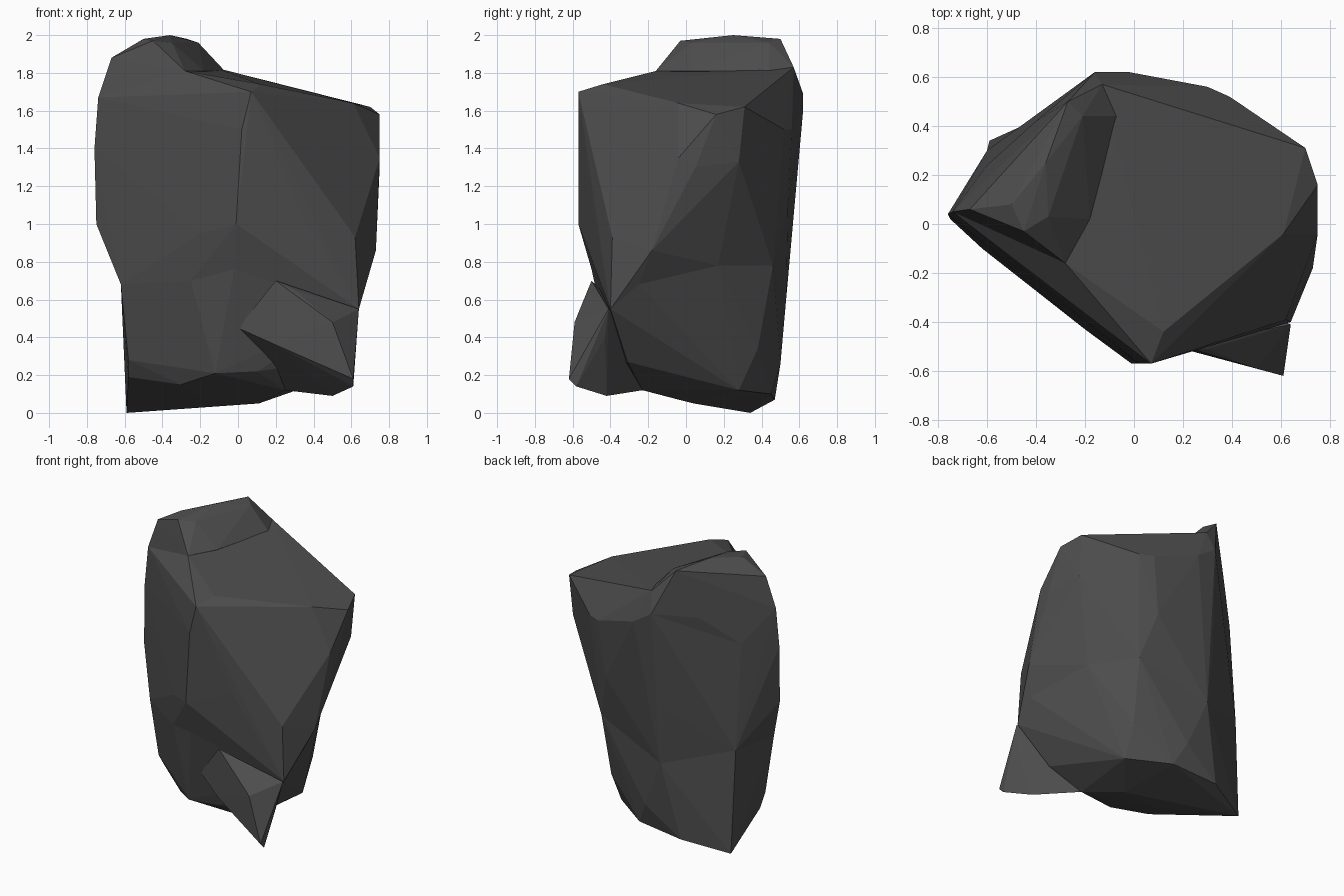
import bpy
import bmesh
from mathutils import Vector

CENTIMETRES = 0.01

default_cube = bpy.data.objects.get("Cube")
if default_cube:
    bpy.data.objects.remove(default_cube, do_unlink=True)


def make_material(name, colour):
    material = bpy.data.materials.new(name)
    material.use_nodes = True
    material.diffuse_color = colour
    shader = next(node for node in material.node_tree.nodes
                  if node.type == "BSDF_PRINCIPLED")
    shader.inputs["Base Color"].default_value = colour
    shader.inputs["Roughness"].default_value = 0.9
    return material


def make_chiselled_stone(name, corners, material):
    """Wrap flat facets around the given corner points (in centimetres)."""
    mesh_builder = bmesh.new()
    for corner in corners:
        mesh_builder.verts.new(Vector(corner) * CENTIMETRES)
    bmesh.ops.convex_hull(mesh_builder, input=list(mesh_builder.verts))

    # Drop the points that ended up inside the stone
    loose = [vert for vert in mesh_builder.verts if not vert.link_faces]
    bmesh.ops.delete(mesh_builder, geom=loose, context="VERTS")
    bmesh.ops.recalc_face_normals(mesh_builder, faces=list(mesh_builder.faces))

    mesh = bpy.data.meshes.new(name)
    mesh_builder.to_mesh(mesh)
    mesh_builder.free()
    mesh.materials.append(material)
    stone = bpy.data.objects.new(name, mesh)
    bpy.context.scene.collection.objects.link(stone)
    return stone


dark_stone = make_material("dark grey stone", (0.075, 0.075, 0.075, 1.0))

# Underside, sloping up from the low back corner
underside = [
    (-59, 34, 0), (-29, 47, 7), (5, 45, 10), (31, 28, 12), (11, 4, 5),
    (-17, 0, 6), (-30, 20, 4), (25, -23, 12), (-58, 0, 19),
]

# Base, tucked in below the main mass
base = [
    (-58, -6, 28), (-30, -21, 15), (-12, -38, 21), (10, -36, 22),
    (-10, -42, 45), (45, -31, 27), (38, 20, 29), (32, 38, 34), (-3, 50, 26),
]

# Waist, shared by the lower and upper masses
waist = [
    (-62, -10, 68), (-60, 30, 72), (-25, -37, 70), (-2, -50, 76),
    (64, -40, 55), (66, -25, 68), (53, 17, 78), (34, 46, 78), (-17, 53, 60),
]
make_chiselled_stone("boulder_base", underside + base + waist, dark_stone)

# Chest, with the sharp front corner
chest = [
    (-75, 2, 100), (-20, -43, 95), (-1, -57, 100), (30, -50, 112),
    (62, -39, 93), (73, -18, 86), (75, 5, 130), (69, 28, 133),
    (25, 54, 110), (-20, 55, 100),
]

# Shoulders around the tilted top
shoulders = [
    (-76, 4, 140), (-74, 5, 167), (2, -57, 150), (7, -57, 170),
    (75, -4, 135), (75, 16, 158), (70, 31, 162),
    (39, 52, 150), (30, 56, 150), (-2, 62, 160), (-16, 62, 169),
    (-60, 24, 145),
]

# Tilted top face
top_face = [
    (12, -44, 174), (-4, -28, 177), (-28, -16, 181),
    (30, -33, 168), (61, -4, 164), (-13, 57, 183), (-7, 44, 181),
]
make_chiselled_stone(
    "boulder_body", waist + chest + shoulders + top_face, dark_stone)

# Raised crest along one side of the top
crest = [
    (-45, -3, 197), (-50, 8, 198), (-67, 6, 188), (-36, 25, 200),
    (-27, 50, 198), (-21, 44, 196), (-35, 3, 196), (-28, -16, 181),
    (-18, 2, 181), (-7, 44, 181), (-13, 57, 183), (-74, 5, 167),
    (-76, 4, 140), (-60, 24, 145), (-40, 42, 165), (-16, 62, 169),
]
make_chiselled_stone("boulder_crest", crest, dark_stone)

# Pointed foot jutting out at the front corner
foot = [
    (20, -50, 70), (30, -51, 65), (50, -59, 48), (61, -62, 18),
    (61, -58, 14), (61, -43, 40), (64, -41, 55), (50, -42, 9),
    (20, -51, 36), (0, -42, 45), (25, -23, 12), (30, -30, 50),
]
make_chiselled_stone("boulder_foot", foot, dark_stone)
